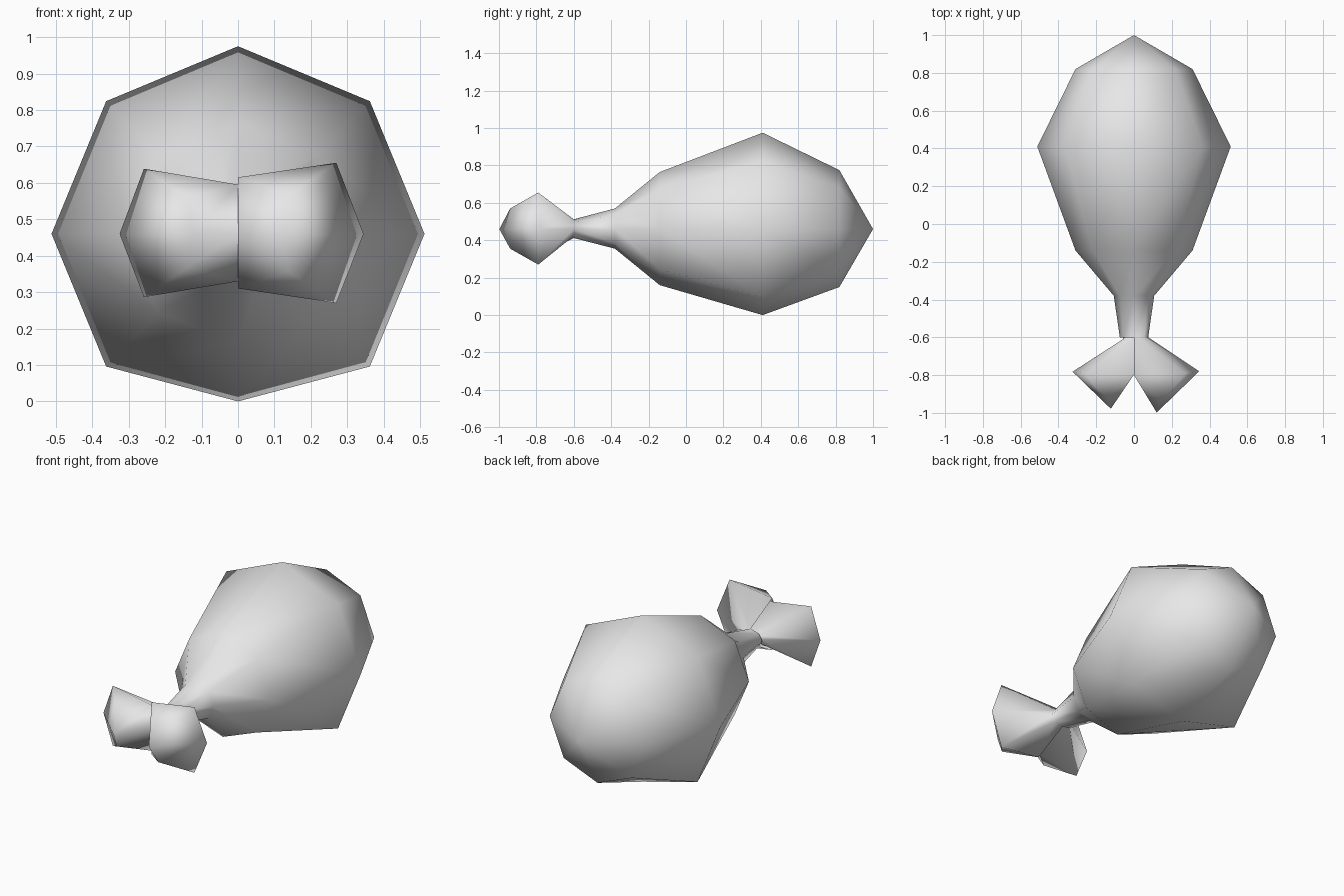
import bpy, bmesh
from math import cos, sin, pi

if "Cube" in bpy.data.objects:
    bpy.data.objects.remove(bpy.data.objects["Cube"])

MID = 0.46          # height of the long axis
THICK = 0.02        # gap between the meat and its outer shell
SIDES = 8

grey = bpy.data.materials.new("light_grey")
grey.use_nodes = True
grey.diffuse_color = (0.8, 0.8, 0.8, 1)
grey.node_tree.nodes["Principled BSDF"].inputs["Base Color"].default_value = (0.8, 0.8, 0.8, 1)
grey.use_backface_culling = True

# Octagonal sections from neck to widest part to rear: y, half width, rise, drop
SECTIONS = [
    (-0.6, 0.075, 0.052, 0.048),
    (-0.38, 0.107, 0.11, 0.105),
    (-0.14, 0.31, 0.305, 0.30),
    (0.41, 0.512, 0.515, 0.46),
    (0.82, 0.31, 0.315, 0.31),
]


def section(bm, y, width, rise, drop):
    ring = []
    for i in range(SIDES):
        a = pi / 2 - 2 * pi * i / SIDES
        h = rise * sin(a)
        if i == SIDES // 2:
            h = -drop
        elif sin(a) < 0:
            h = max(rise, drop) * sin(a)
        ring.append(bm.verts.new((width * cos(a), y, MID + h)))
    return ring


def knob(bm, neck, centre, side):
    """One half of the forked bone end, joined to half of the neck ring."""
    top, mid, low = centre
    half = [neck[side * i % SIDES] for i in range(5)]

    def put(x, y, z):
        return bm.verts.new((side * x, y, z))
    rim = [top, put(0.27, -0.79, 0.655), put(0.345, -0.78, MID),
           put(0.27, -0.79, 0.27), low]
    upper, tip, lower = put(0.14, -0.94, 0.57), put(0.12, -0.998, MID), put(0.14, -0.94, 0.355)
    for i in range(4):
        bm.faces.new((half[i], half[i + 1], rim[i + 1], rim[i]))
    for face in ((top, rim[1], upper), (rim[1], rim[2], tip, upper),
                 (rim[2], rim[3], lower, tip), (rim[3], low, lower),
                 (top, upper, tip, mid), (mid, tip, lower, low)):
        bm.faces.new(face)


def build_solid():
    bm = bmesh.new()
    rings = [section(bm, *s) for s in SECTIONS]
    for a, b in zip(rings, rings[1:]):
        for i in range(SIDES):
            j = (i + 1) % SIDES
            bm.faces.new((a[i], a[j], b[j], b[i]))
    # Pointed rear
    rear = bm.verts.new((0, 1, MID))
    for i in range(SIDES):
        bm.faces.new((rings[-1][i], rings[-1][(i + 1) % SIDES], rear))
    # Forked bone end
    centre = [bm.verts.new((0, -0.8, z)) for z in (0.615, MID, 0.31)]
    for side in (1, -1):
        knob(bm, rings[0], centre, side)
    bmesh.ops.recalc_face_normals(bm, faces=bm.faces[:])
    bm.normal_update()
    return bm


def finish(bm, name):
    mesh = bpy.data.meshes.new(name)
    bm.to_mesh(mesh)
    bm.free()
    mesh.materials.append(grey)
    mesh.shade_smooth()
    obj = bpy.data.objects.new(name, mesh)
    bpy.context.collection.objects.link(obj)


# Inner meat and bone, drawn in from the shell
inner = build_solid()
moves = [(v, v.normal.copy()) for v in inner.verts]
for v, n in moves:
    v.co -= n * THICK
finish(inner, "meat_and_bone")

# Inward-facing shell, left off the right-hand knob
shell = build_solid()
right_knob = [f for f in shell.faces
              if f.calc_center_median().x < 0 and f.calc_center_median().y < -0.6]
bmesh.ops.delete(shell, geom=right_knob, context="FACES")
bmesh.ops.reverse_faces(shell, faces=shell.faces[:])
finish(shell, "outer_shell")
